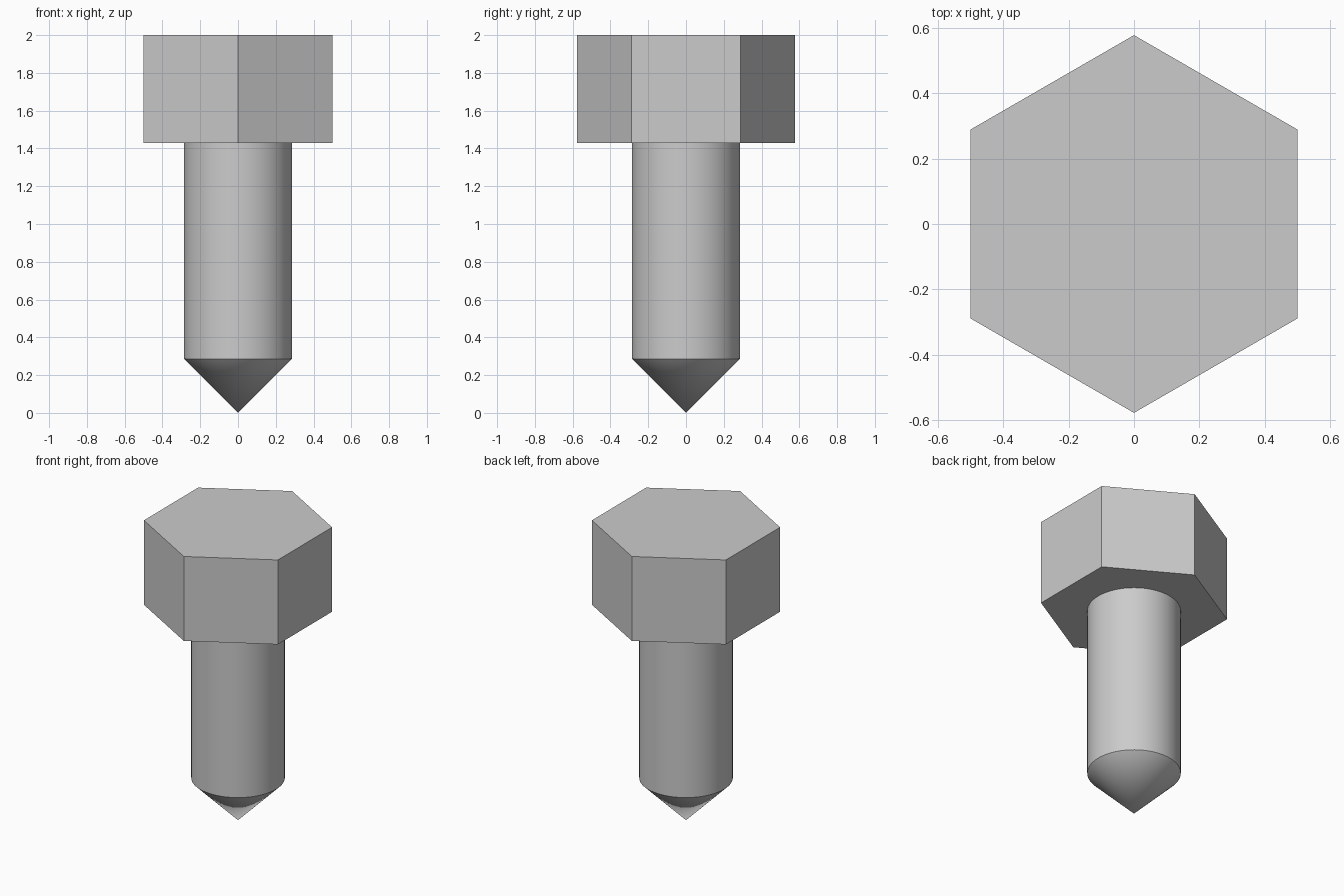
import bpy
import math

cube = bpy.data.objects.get("Cube")
if cube:
    bpy.data.objects.remove(cube, do_unlink=True)

HEAD_BASE = 1.43
SHANK_BASE = 0.286
SHANK_RADIUS = 0.286
HEAD_RADIUS = 1 / math.sqrt(3)  # one unit across the flats

steel = bpy.data.materials.new("grey steel")
steel.use_nodes = True
grey = (0.6, 0.6, 0.6, 1)
steel.diffuse_color = grey
steel.node_tree.nodes["Principled BSDF"].inputs["Base Color"].default_value = grey


def frustum(name, sides, bottom_radius, top_radius, bottom, top, cap, smooth):
    """Upright prism or cone between two heights."""
    bpy.ops.mesh.primitive_cone_add(
        vertices=sides, radius1=bottom_radius, radius2=top_radius,
        depth=top - bottom, end_fill_type=cap,
        location=(0, 0, (bottom + top) / 2))
    part = bpy.context.object
    part.name = name
    part.data.materials.append(steel)
    if smooth:
        bpy.ops.object.shade_smooth_by_angle(angle=math.radians(30))
    return part


# Hexagonal head with corners towards front and back
frustum("hex_head", 6, HEAD_RADIUS, HEAD_RADIUS, HEAD_BASE, 2, 'NGON', False)

# Round shank
frustum("shank", 64, SHANK_RADIUS, SHANK_RADIUS, SHANK_BASE, HEAD_BASE, 'NOTHING', True)

# Conical point, turned over so that it points down
tip = frustum("pointed_tip", 64, SHANK_RADIUS, 0, 0, SHANK_BASE, 'NOTHING', True)
tip.rotation_euler.x = math.pi
